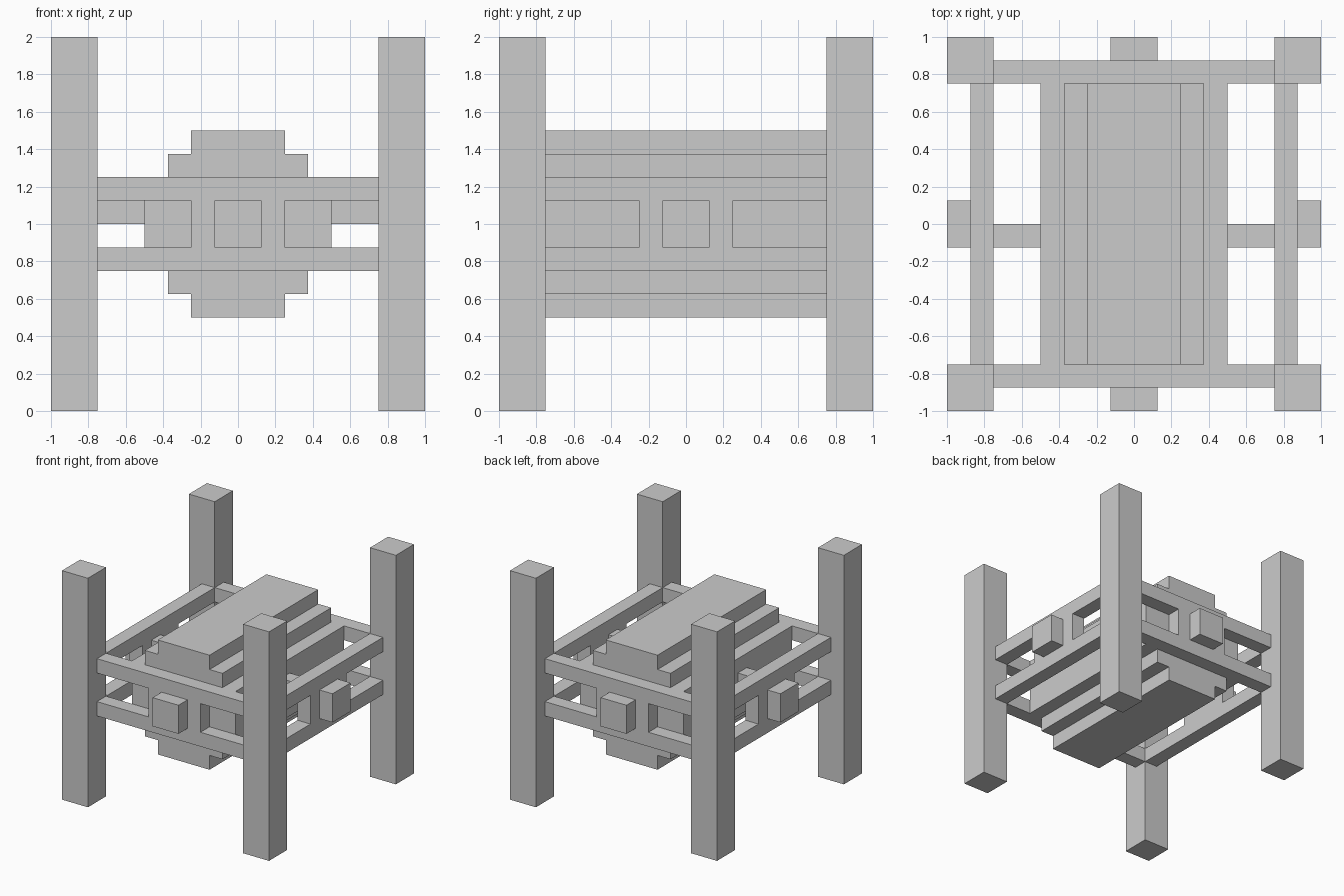
import bpy, bmesh
from mathutils import Matrix, Vector

if "Cube" in bpy.data.objects:
    bpy.data.objects.remove(bpy.data.objects["Cube"])


def box(name, lo, hi):
    """Axis-aligned box between two corners."""
    lo, hi = Vector(lo), Vector(hi)
    bm = bmesh.new()
    bmesh.ops.create_cube(bm, size=1, matrix=Matrix.Translation((lo + hi) / 2)
                          @ Matrix.Diagonal((*(hi - lo), 1)))
    return finish(name, bm)


def finish(name, bm):
    mesh = bpy.data.meshes.new(name)
    bm.to_mesh(mesh)
    bm.free()
    ob = bpy.data.objects.new(name, mesh)
    bpy.context.collection.objects.link(ob)
    return ob


# Corner posts
for sx, side in ((-1, "left"), (1, "right")):
    for sy, end in ((-1, "front"), (1, "back")):
        x, y = sx * 0.875, sy * 0.875
        box(f"{end}_{side}_post", (x - 0.125, y - 0.125, 0), (x + 0.125, y + 0.125, 2))

# Four identical frames: two rails, a centre panel and a protruding knob
for i, side in enumerate(("front", "right", "back", "left")):
    parts = [
        box(f"{side}_lower_rail", (-0.75, -0.875, 0.75), (0.75, -0.75, 0.875)),
        box(f"{side}_upper_rail", (-0.75, -0.875, 1.125), (0.75, -0.75, 1.25)),
        box(f"{side}_panel", (-0.25, -0.875, 0.875), (0.25, -0.75, 1.125)),
        box(f"{side}_knob", (-0.125, -1, 0.875), (0.125, -0.875, 1.125)),
    ]
    for ob in parts:
        ob.data.transform(Matrix.Rotation(i * 1.5707963267948966, 4, 'Z'))

# Stepped drum: one quarter profile mirrored around, extruded along y
quarter = [(0.5, 0.25), (0.375, 0.25), (0.375, 0.375), (0.25, 0.375), (0.25, 0.5)]
half = quarter + [(-x, z) for x, z in reversed(quarter)]
outline = half + [(-x, -z) for x, z in half]
bm = bmesh.new()
face = bm.faces.new([bm.verts.new((x, -0.75, 1 + z)) for x, z in outline])
ext = bmesh.ops.extrude_face_region(bm, geom=[face])
bmesh.ops.translate(bm, vec=(0, 1.5, 0),
                    verts=[v for v in ext["geom"] if isinstance(v, bmesh.types.BMVert)])
bmesh.ops.recalc_face_normals(bm, faces=bm.faces)
finish("stepped_drum", bm)

# Axle stubs joining the drum to the side frames
box("left_axle", (-0.75, -0.125, 1), (-0.5, 0, 1.125))
box("right_axle", (0.5, -0.125, 1), (0.75, 0, 1.125))
